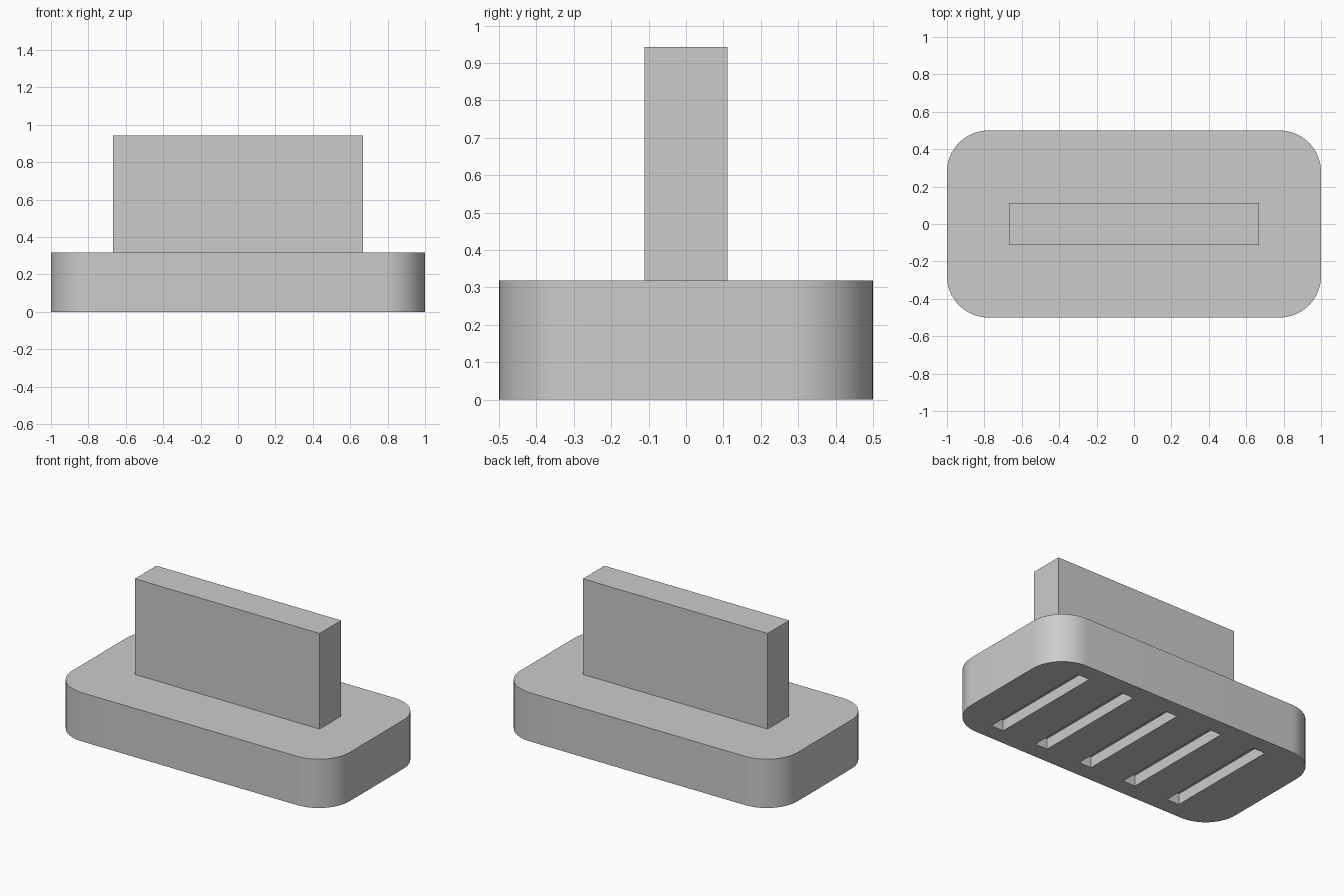
import bpy
import bmesh
from mathutils import Matrix

cube = bpy.data.objects.get("Cube")
if cube:
    bpy.data.objects.remove(cube, do_unlink=True)

# Single plain grey
grey = bpy.data.materials.new("plain grey")
grey.use_nodes = True
colour = (0.6, 0.6, 0.6, 1.0)
grey.diffuse_color = colour
grey.node_tree.nodes["Principled BSDF"].inputs["Base Color"].default_value = colour


def box(name, low, high, corner=0.0):
    """Box between two corners, with optionally rounded vertical edges."""
    bm = bmesh.new()
    size = [b - a for a, b in zip(low, high)]
    centre = [(a + b) / 2 for a, b in zip(low, high)]
    bmesh.ops.create_cube(bm, size=1, matrix=Matrix.Translation(centre) @ Matrix.Diagonal((*size, 1)))
    if corner:
        upright = [e for e in bm.edges
                   if abs(e.verts[0].co.z - e.verts[1].co.z) > size[2] / 2]
        bmesh.ops.bevel(bm, geom=upright, offset=corner, segments=16,
                        profile=0.5, affect='EDGES')
    mesh = bpy.data.meshes.new(name)
    bm.to_mesh(mesh)
    bm.free()
    mesh.materials.append(grey)
    obj = bpy.data.objects.new(name, mesh)
    bpy.context.collection.objects.link(obj)
    return obj


# Rounded base plate and the upright block standing on it
HEIGHT = 0.318
base = box("base", (-1, -0.5, 0), (1, 0.5, HEIGHT), corner=0.222)
box("upright_block", (-0.667, -0.111, HEIGHT), (0.667, 0.111, 0.942))

# Five shallow slots across the underside
for i in range(5):
    x = (i - 2) / 3
    cutter = box(f"slot_cutter_{i + 1}", (x, -0.389, -0.1), (x + 0.089, 0.389, 0.07))
    cutter.hide_render = True
    cutter.hide_viewport = True
    cutter.display_type = 'WIRE'
    cut = base.modifiers.new(f"slot_{i + 1}", 'BOOLEAN')
    cut.operation = 'DIFFERENCE'
    cut.solver = 'EXACT'
    cut.object = cutter

# Smooth corners, sharp rims
bpy.ops.object.select_all(action='DESELECT')
base.select_set(True)
bpy.context.view_layer.objects.active = base
bpy.ops.object.shade_smooth_by_angle(angle=0.6)
